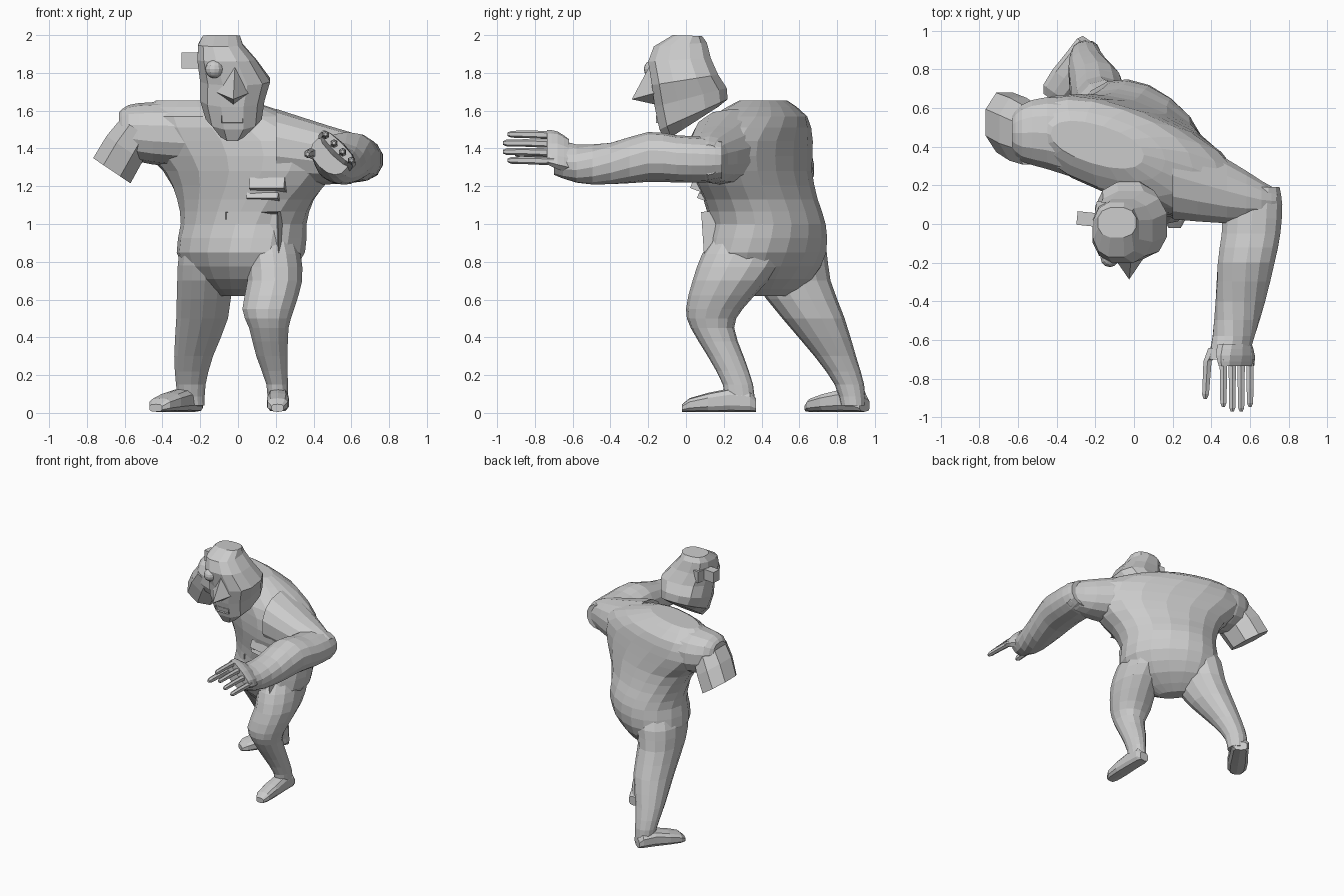
import bpy, bmesh, math
from mathutils import Vector, Matrix

if "Cube" in bpy.data.objects:
    bpy.data.objects.remove(bpy.data.objects["Cube"])

X, Y, Z = Vector((1, 0, 0)), Vector((0, 1, 0)), Vector((0, 0, 1))


def skin(name, rings):
    bm = bmesh.new()
    vs = [[bm.verts.new(p) for p in r] for r in rings]
    n = len(vs[0])
    for r0, r1 in zip(vs, vs[1:]):
        for i in range(n):
            j = (i + 1) % n
            bm.faces.new((r0[i], r0[j], r1[j], r1[i]))
    bm.faces.new(vs[0])
    bm.faces.new(vs[-1])
    return finish(name, bm)


def finish(name, bm):
    bmesh.ops.recalc_face_normals(bm, faces=bm.faces)
    me = bpy.data.meshes.new(name)
    bm.to_mesh(me)
    bm.free()
    ob = bpy.data.objects.new(name, me)
    bpy.context.collection.objects.link(ob)
    return ob


def refine(secs):
    out = []
    for i in range(len(secs) - 1):
        p0, p1, p2, p3 = (secs[max(0, min(len(secs) - 1, i + k))] for k in (-1, 0, 1, 2))
        out.append(p1)
        out.append(tuple((9 * (b + c) - a - d) / 16 for a, b, c, d in zip(p0, p1, p2, p3)))
    return out + [secs[-1]]


def loft(name, secs, A=X, B=Y, n=14, power=2.2, smooth=True):
    """Sections are x, y, z, half width, half depth, turn in degrees."""
    rings = []
    for x, y, z, a, b, turn in (refine(secs) if smooth else secs):
        t, ring = math.radians(turn), []
        for i in range(n):
            q = 2 * math.pi * (i + 0.5) / n
            c, s = math.cos(q), math.sin(q)
            u = a * math.copysign(abs(c) ** (2 / power), c)
            v = b * math.copysign(abs(s) ** (2 / power), s)
            ring.append(Vector((x, y, z)) + A * (u * math.cos(t) - v * math.sin(t))
                        + B * (u * math.sin(t) + v * math.cos(t)))
        rings.append(ring)
    return skin(name, rings)


def box(name, loc, size, turn=0, tilt=0, inset=0, depth=0):
    bm = bmesh.new()
    bmesh.ops.create_cube(bm, size=1)
    bmesh.ops.scale(bm, vec=size, verts=bm.verts)
    if inset:
        front = [f for f in bm.faces if f.calc_center_median().y < -size[1] * 0.4]
        bmesh.ops.inset_region(bm, faces=front, thickness=inset)
        bmesh.ops.translate(bm, vec=(0, depth, 0), verts=front[0].verts)
    m = (Matrix.Translation(loc) @ Matrix.Rotation(math.radians(turn), 4, 'Z')
         @ Matrix.Rotation(math.radians(tilt), 4, 'X'))
    bmesh.ops.transform(bm, matrix=m, verts=bm.verts)
    return finish(name, bm)


# Twisted torso
loft("torso", [
    (-.02, .44, .62, .12, .05, -50), (.0, .43, .71, .29, .18, -45),
    (.015, .42, .85, .365, .275, -40), (.03, .43, 1.0, .35, .27, -36),
    (.04, .395, 1.13, .39, .25, -31), (.06, .35, 1.28, .49, .245, -26),
    (.0, .355, 1.44, .58, .235, -22), (-.12, .39, 1.57, .44, .21, -19),
    (-.19, .41, 1.655, .25, .10, -17)], n=18)

# Shoulders
loft("left_shoulder", [(.2, .25, 1.41, .23, .2, 0), (.48, .17, 1.365, .17, .155, 0),
                       (.66, .125, 1.345, .1, .12, 0), (.74, .12, 1.34, .06, .08, 0)], Y, Z)
loft("right_shoulder", [(-.2, .42, 1.47, .22, .18, 0), (-.45, .47, 1.48, .19, .165, 0),
                        (-.58, .47, 1.49, .15, .14, 0), (-.63, .47, 1.50, .09, .09, 0)], Y, Z)

# Outstretched arm and hand
loft("left_arm", [(.645, .19, 1.34, .11, .1, 0), (.615, .1, 1.34, .155, .12, 0),
                  (.605, -.05, 1.345, .155, .125, 0), (.58, -.2, 1.355, .15, .132, 0),
                  (.55, -.4, 1.32, .128, .11, -10), (.515, -.58, 1.32, .112, .095, -30),
                  (.485, -.70, 1.36, .112, .078, -45)], X, Z)
loft("palm", [(.52, -.62, 1.36, .11, .06, -45), (.525, -.68, 1.39, .13, .05, -45),
              (.53, -.735, 1.407, .125, .028, -45)], X, Z, n=10)
for i in range(4):
    fx, fz, tip = .462 + .046 * i, 1.475 - .046 * i, -.945 - .025 * (i in (1, 2))
    loft("finger_%d" % (i + 1), [(fx, -.70, fz - .005, .022, .022, 0), (fx, -.85, fz, .02, .02, 0),
         (fx, tip + .02, fz, .018, .018, 0), (fx, tip, fz, .009, .009, 0)], X, Z, n=6, smooth=False)
loft("thumb", [(.42, -.64, 1.37, .04, .04, 0), (.38, -.71, 1.375, .024, .026, 0),
               (.37, -.88, 1.37, .02, .022, 0), (.368, -.905, 1.37, .01, .01, 0)], X, Z, n=6, smooth=False)

# Short cut-off sleeve
loft("right_sleeve", [(-.535, .46, 1.50, .11, .165, 0), (-.60, .49, 1.40, .125, .175, 0),
                      (-.668, .525, 1.282, .128, .165, 0)],
     Vector((.83, 0, -.56)), Y, n=8, smooth=False)

# Legs
loft("left_leg", [(.17, .34, .95, .13, .18, 0), (.185, .31, .84, .15, .225, 0),
                  (.195, .235, .7, .148, .2, 0),
                  (.16, .15, .55, .14, .15, 0), (.163, .14, .45, .107, .115, 0),
                  (.18, .21, .3, .085, .095, 0), (.207, .275, .15, .058, .08, 0),
                  (.21, .285, .04, .055, .08, 0)])
loft("right_leg", [(-.12, .5, .95, .15, .2, 0), (-.15, .52, .85, .165, .225, 0),
                   (-.175, .56, .7, .15, .205, 0),
                   (-.19, .675, .5, .14, .165, 0), (-.235, .79, .3, .105, .11, 0),
                   (-.25, .865, .15, .08, .078, 0), (-.245, .885, .04, .07, .065, 0)])


def foot(name, heel, toe, w):
    h, d = Vector(heel), Vector(toe) - Vector(heel)
    side = Vector((-d.y, d.x, 0)).normalized()
    secs = []
    for f, ws, hh in ((0, .7, .035), (.08, .95, .055), (.35, 1, .062),
                      (.65, 1.1, .05), (.9, 1, .036), (1, .6, .02)):
        p = h + d * f
        secs.append((p.x, p.y, hh + .006, w * ws, hh, 0))
    loft(name, secs, side, Z, n=10, power=3, smooth=False)


foot("left_foot", (.213, .37, 0), (.21, -.02, 0), .055)
foot("right_foot", (-.225, .945, 0), (-.435, .65, 0), .07)

# Lopsided head: front y, front z, back y, back z, left x, right x
rings = []
for yf, zf, yb, zb, xl, xr in (
        (-.11, 1.44, .17, 1.62, -.11, .05), (-.14, 1.50, .22, 1.66, -.17, .125),
        (-.165, 1.62, .215, 1.72, -.20, .14), (-.18, 1.735, .17, 1.79, -.20, .17),
        (-.20, 1.86, .13, 1.88, -.215, .095), (-.17, 1.94, .11, 1.96, -.21, .025),
        (-.07, 2.0, .085, 1.995, -.185, .01)):
    ring = []
    for i in range(12):
        q = 2 * math.pi * (i + .5) / 12
        c, s = math.cos(q), math.sin(q)
        c, s = (math.copysign(abs(v) ** .8, v) / .97 for v in (c, s))
        f = (s + 1) / 2
        ring.append(((xl + xr) / 2 + c * (xr - xl) / 2, yf + (yb - yf) * f, zf + (zb - zf) * f))
    rings.append(ring)
skin("head", rings)

# Nose wedge
bm = bmesh.new()
v = [bm.verts.new(p) for p in ((-.015, -.18, 1.86), (-.12, -.15, 1.70), (.075, -.14, 1.70),
                               (-.025, -.287, 1.66), (-.025, -.15, 1.63))]
for f in ((0, 1, 3), (0, 3, 2), (1, 4, 3), (4, 2, 3), (0, 2, 4, 1)):
    bm.faces.new([v[k] for k in f])
finish("nose", bm)

# Mouth, round eye, ear block and head socket
box("mouth", (-.03, -.13, 1.555), (.115, .06, .04), 0, 0, .009, .02)
bm = bmesh.new()
bmesh.ops.create_uvsphere(bm, u_segments=12, v_segments=8, radius=.048,
                          matrix=Matrix.Translation((-.125, -.175, 1.82)))
finish("round_eye", bm)
box("ear_block", (-.235, .025, 1.865), (.12, .07, .085), -6)
box("head_socket", (-.175, .07, 1.86), (.05, .09, .09), -10)

# Belly panel and chest flap
box("belly_panel", (.09, .18, .955), (.29, .10, .225), -18, 4, .02, .03)
box("chest_flap", (.165, .105, 1.2), (.19, .11, .06), -14, -20)
box("chest_flap_lip", (.14, .13, 1.135), (.17, .1, .03), -14, -20)
